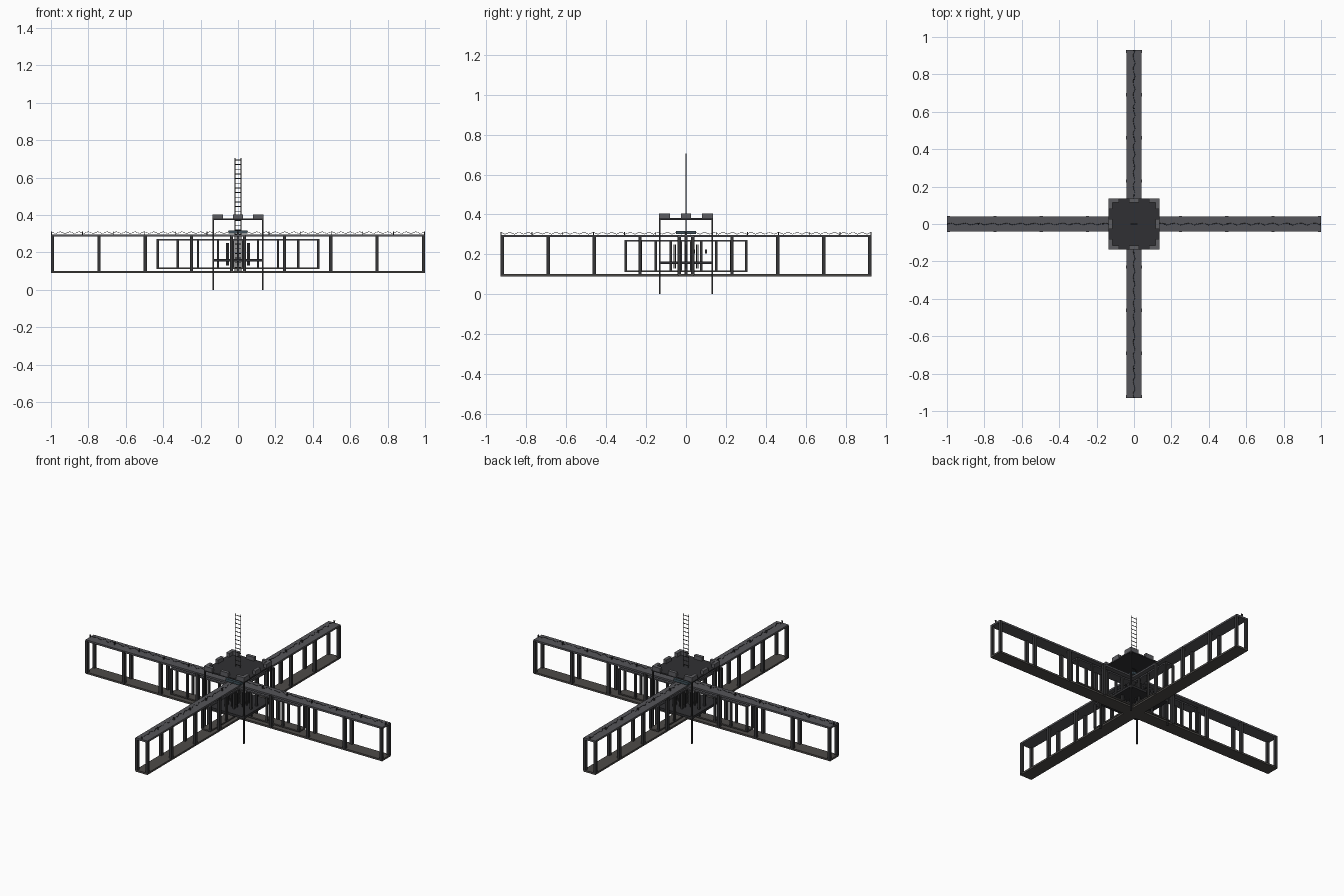
import bpy, math
from mathutils import Vector

if "Cube" in bpy.data.objects:
    bpy.data.objects.remove(bpy.data.objects["Cube"])


def material(name, r, g, b):
    m = bpy.data.materials.new(name)
    m.diffuse_color = (r, g, b, 1)
    m.use_nodes = True
    m.node_tree.nodes["Principled BSDF"].inputs["Base Color"].default_value = m.diffuse_color
    return m


STEEL = material("dark_steel", 0.035, 0.035, 0.037)
ROOF = material("roof_grey", 0.09, 0.09, 0.10)
FLOOR = material("floor_grey", 0.075, 0.07, 0.065)
DECK = material("deck_dark", 0.03, 0.03, 0.033)
STONE = material("block_grey", 0.11, 0.11, 0.12)
BLUE = material("blue_grey", 0.05, 0.08, 0.10)


def mesh_object(name, verts, faces, mat):
    me = bpy.data.meshes.new(name)
    me.from_pydata(verts, [], faces)
    me.materials.append(mat)
    ob = bpy.data.objects.new(name, me)
    bpy.context.collection.objects.link(ob)
    return ob


def boxes(name, items, mat):
    """One object from many boxes, each given as (x0, x1, y0, y1, z0, z1)."""
    verts, faces = [], []
    for x0, x1, y0, y1, z0, z1 in items:
        n = len(verts)
        verts += [(x, y, z) for z in (z0, z1) for x, y in
                  ((x0, y0), (x1, y0), (x1, y1), (x0, y1))]
        faces += [[n + i for i in f] for f in
                  ((3, 2, 1, 0), (4, 5, 6, 7), (0, 1, 5, 4),
                   (1, 2, 6, 5), (2, 3, 7, 6), (3, 0, 4, 7))]
    return mesh_object(name, verts, faces, mat)


def wire(name, paths, radius, mat):
    """Thin square-section wire along each path."""
    cu = bpy.data.curves.new(name, 'CURVE')
    cu.dimensions = '3D'
    cu.bevel_depth = radius
    cu.bevel_resolution = 0
    cu.materials.append(mat)
    for pts in paths:
        sp = cu.splines.new('POLY')
        sp.points.add(len(pts) - 1)
        for p, co in zip(sp.points, pts):
            p.co = (*co, 1)
    ob = bpy.data.objects.new(name, cu)
    bpy.context.collection.objects.link(ob)
    return ob


def gallery(name, length, half_w, z0, z1, t, post, turn):
    """Open walkway: floor strip, roof strip and eight bays of paired posts."""
    parts = [
        boxes(name + "_floor", [(-length, length, -half_w, half_w, z0, z0 + t)], FLOOR),
        boxes(name + "_roof", [(-length, length, -half_w, half_w, z1 - t, z1)], ROOF)]
    items = []
    h = post / 2
    for i in range(9):
        x = -(length - h) + i * (length - h) / 4
        for y in (-half_w + h - 0.003, half_w - h + 0.003):
            items.append((x - h, x + h, y - h, y + h, z0 + t / 2, z1 - t / 2))
    parts.append(boxes(name + "_posts", items, STEEL))
    for p in parts:
        p.rotation_euler.z = turn


def top_wire(name, length, z, turn):
    """Zigzag wire and small stakes on the roof strip."""
    n = 80
    zig = [(-length + 2 * length * i / n, 0.006 * math.sin(i * 2.1),
            z + (0.004 if i % 2 else 0.014)) for i in range(n + 1)]
    ob = wire(name, [zig], 0.0012, STEEL)
    ob.rotation_euler.z = turn
    stakes = []
    for i in range(-6, 7):
        x = i * (length - 0.003) / 6
        stakes.append((x - 0.002, x + 0.002, -0.005, 0.005, z - 0.002, z + 0.015))
    boxes(name + "_stakes", stakes, STEEL).rotation_euler.z = turn


# Crossing outer and inner galleries
Q = math.pi / 2
gallery("long_gallery", 1.0, 0.04, 0.09, 0.297, 0.011, 0.017, 0)
gallery("cross_gallery", 0.93, 0.04, 0.09, 0.297, 0.011, 0.017, Q)
gallery("inner_long_gallery", 0.435, 0.03, 0.112, 0.272, 0.008, 0.012, 0)
gallery("inner_cross_gallery", 0.308, 0.03, 0.112, 0.272, 0.008, 0.012, Q)
top_wire("long_roof_wire", 1.0, 0.297, 0)
top_wire("cross_roof_wire", 0.93, 0.297, Q)

# Central tower: corner legs, floor and upper deck
R = 0.135
boxes("tower_legs", [(x - 0.004, x + 0.004, y - 0.004, y + 0.004, 0, 0.38)
                     for x in (-R + 0.004, R - 0.004)
                     for y in (-R + 0.004, R - 0.004)], STEEL)
boxes("tower_floor", [(-R, R, -R, R, 0.151, 0.165)], DECK)
boxes("tower_deck", [(-R, R, -R, R, 0.373, 0.381)], DECK)

# Parapet blocks: three per side
blocks = []
for a, b in ((-R, -0.08), (-0.026, 0.026), (0.08, R)):
    for s in (-1, 1):
        lo, hi = sorted((s * R, s * (R - 0.02)))
        blocks += [(a, b, lo, hi, 0.380, 0.404), (lo, hi, a, b, 0.380, 0.404)]
boxes("parapet_blocks", blocks, STONE)

# Blue-grey cap plate under the deck
boxes("cap_plate", [(-0.05, 0.05, -0.05, 0.05, 0.302, 0.318)], BLUE)

# Ladder mast
rails = [[(s * 0.016, 0, 0.10), (s * 0.016, 0, 0.705)] for s in (-1, 1)]
rungs = [[(-0.019, 0, 0.12 + i * 0.025), (0.019, 0, 0.12 + i * 0.025)] for i in range(24)]
wire("ladder_mast", rails + rungs, 0.0022, STEEL)

# Round cage of bars at the core with a small hub
bars = []
for i in range(12):
    a = i * math.tau / 12
    x, y = 0.06 * math.cos(a), 0.06 * math.sin(a)
    bars.append((x - 0.003, x + 0.003, y - 0.003, y + 0.003, 0.13, 0.25))
boxes("core_cage", bars, STEEL)
boxes("core_hub", [(-0.008, 0.008, -0.008, 0.008, 0.10, 0.29),
                   (-0.006, 0.006, 0.034, 0.046, 0.205, 0.225),
                   (-0.006, 0.006, 0.094, 0.106, 0.205, 0.225)], STEEL)
